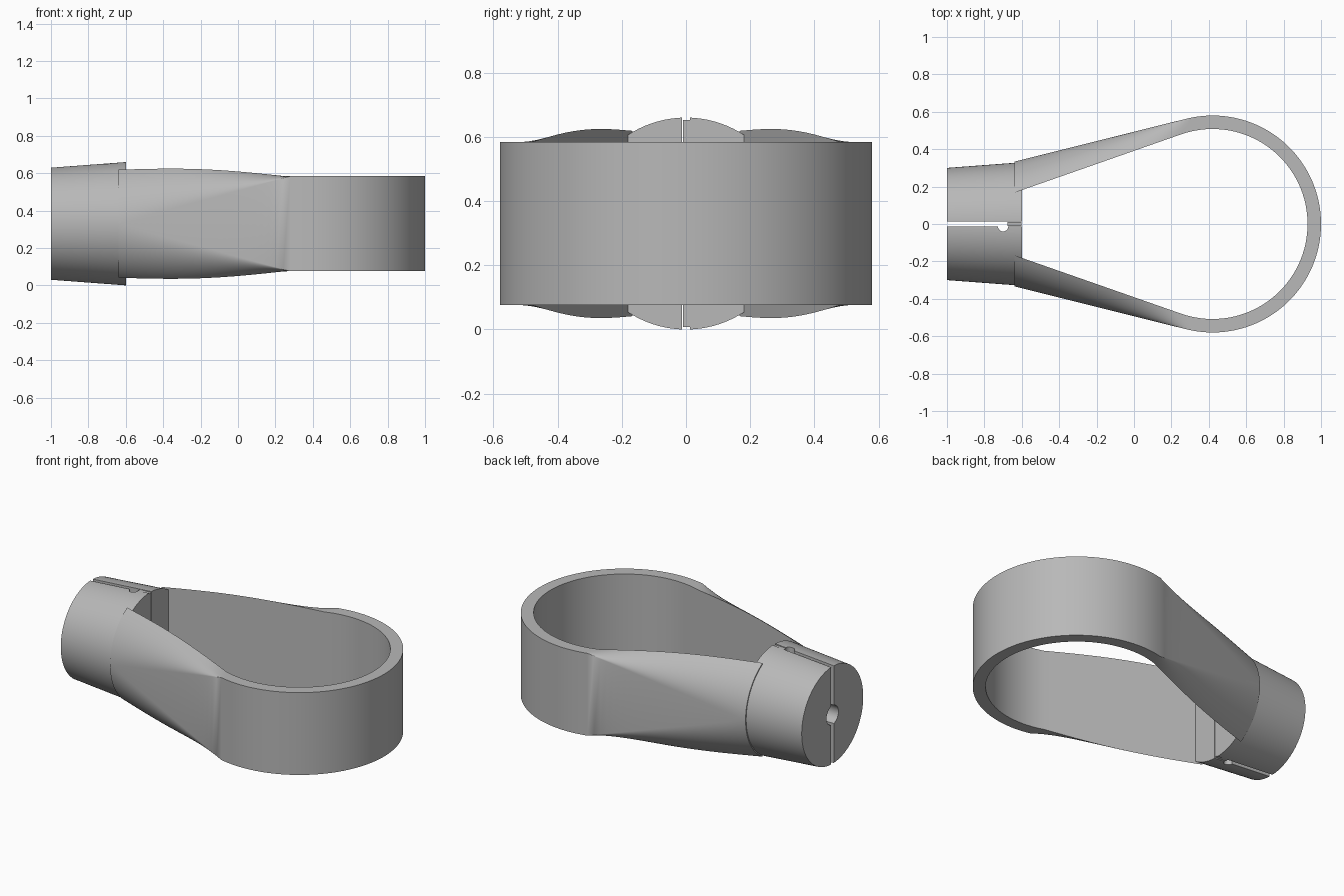
import bpy, bmesh
from math import sin, cos, tan, pi, radians, sqrt
from mathutils import Matrix

if "Cube" in bpy.data.objects:
    bpy.data.objects.remove(bpy.data.objects["Cube"])

grey = bpy.data.materials.new("grey")
grey.use_nodes = True
COLOUR = (0.48, 0.48, 0.48, 1)
grey.diffuse_color = COLOUR
grey.node_tree.nodes["Principled BSDF"].inputs["Base Color"].default_value = COLOUR

MID = 0.33            # height of the centre plane
CX = 0.42             # ring centre
R_IN, R_OUT = 0.508, 0.58
RING_H = 0.254        # half height of the ring
NECK_X = -0.64        # where the arms meet the neck
A_IN, A_OUT = radians(19.3), radians(14)


def add_object(name, bm):
    bmesh.ops.recalc_face_normals(bm, faces=bm.faces[:])
    mesh = bpy.data.meshes.new(name)
    bm.to_mesh(mesh)
    bm.free()
    mesh.materials.append(grey)
    ob = bpy.data.objects.new(name, mesh)
    bpy.context.collection.objects.link(ob)
    return ob


def cylinder(name, r1, r2, depth, loc, axis="Z", sides=32):
    bm = bmesh.new()
    m = Matrix.Translation(loc)
    if axis == "X":
        m = m @ Matrix.Rotation(pi / 2, 4, "Y")
    bmesh.ops.create_cone(bm, cap_ends=True, segments=sides, radius1=r1,
                          radius2=r2, depth=depth, matrix=m)
    return add_object(name, bm)


def box(name, size, loc):
    bm = bmesh.new()
    m = Matrix.Translation(loc) @ Matrix.Diagonal((*size, 1))
    bmesh.ops.create_cube(bm, size=1, matrix=m)
    return add_object(name, bm)


def cut(ob, cutters):
    for c in cutters:
        mod = ob.modifiers.new("cut", "BOOLEAN")
        mod.operation, mod.solver, mod.object = "DIFFERENCE", "EXACT", c
    bpy.context.view_layer.update()
    dg = bpy.context.evaluated_depsgraph_get()
    mesh = bpy.data.meshes.new_from_object(ob.evaluated_get(dg))
    ob.modifiers.clear()
    ob.data = mesh


def smooth(ob, angle):
    bpy.ops.object.select_all(action="DESELECT")
    ob.select_set(True)
    bpy.context.view_layer.objects.active = ob
    bpy.ops.object.shade_smooth_by_angle(angle=radians(angle))


# Strap: a loop whose section changes from a round segment to a rectangle
N = 14
US = [sin(pi / 2 * k / N) for k in range(N + 1)]


def tangent(radius, a):
    return CX - radius * sin(a), radius * cos(a)


def line_point(radius, a, t):
    """Point on the tangent line from the neck (t=0) to the ring (t=1)."""
    x1, y1 = tangent(radius, a)
    x = NECK_X + (x1 - NECK_X) * t
    return x, y1 - (x1 - x) * tan(a)


Y_IN, Y_OUT = (line_point(r, a, 0)[1] for r, a in ((R_IN, A_IN), (R_OUT, A_OUT)))


def section(inner, outer, t):
    """Closed outline across the strap, top row then bottom row."""
    top = []
    for u in US:
        y = Y_IN + (Y_OUT - Y_IN) * u
        round_h = sqrt(max(Y_OUT ** 2 - y ** 2, 0.000001))
        h = round_h * (1 - t) + RING_H * t + 0.02 * sin(pi * t) * (1 - u)
        top.append((inner[0] + (outer[0] - inner[0]) * u,
                    inner[1] + (outer[1] - inner[1]) * u, h))
    return ([(x, y, MID + h) for x, y, h in top]
            + [(x, y, MID - h) for x, y, h in reversed(top)])


arm = []
STEPS = 24
for i in range(STEPS):
    t = i / STEPS
    arm.append(section(line_point(R_IN, A_IN, t), line_point(R_OUT, A_OUT, t), t))
arc = []
TURNS = 72
for i in range(TURNS + 1):
    f = 1 - 2 * i / TURNS
    ai, ao = (pi / 2 + A_IN) * f, (pi / 2 + A_OUT) * f
    arc.append(section((CX + R_IN * cos(ai), R_IN * sin(ai)),
                       (CX + R_OUT * cos(ao), R_OUT * sin(ao)), 1))
other_arm = [[(x, -y, z) for x, y, z in s] for s in reversed(arm)]

bm = bmesh.new()
rows = [[bm.verts.new(p) for p in s] for s in arm + arc + other_arm]
count = len(rows[0])
for a, b in zip(rows, rows[1:]):
    for k in range(count):
        n = (k + 1) % count
        bm.faces.new((a[k], a[n], b[n], b[k]))
bm.faces.new(rows[0])
bm.faces.new(rows[-1])
strap = add_object("strap_loop", bm)
smooth(strap, 25)

# Neck: tapered plug with a slot, a bore along it and an upright pin hole
neck = cylinder("neck", 0.30, 0.33, 0.4, (-0.8, 0, MID), "X", 96)
tongue = box("slot_tongue", (0.075, 0.022, 0.646), (-0.6385, 0.001, MID))
slot = box("slot_cutter", (0.6, 0.025, 1), (-0.8, 0, MID))
bore = cylinder("bore_cutter", 0.058, 0.058, 0.6, (-0.8, 0, MID), "X")
pin = cylinder("pin_cutter", 0.027, 0.027, 1, (-0.7, -0.013, MID))
cut(neck, [slot, bore, pin])
cut(tongue, [bore])
for c in (slot, bore, pin):
    bpy.data.objects.remove(c)
smooth(neck, 30)
smooth(tongue, 30)
